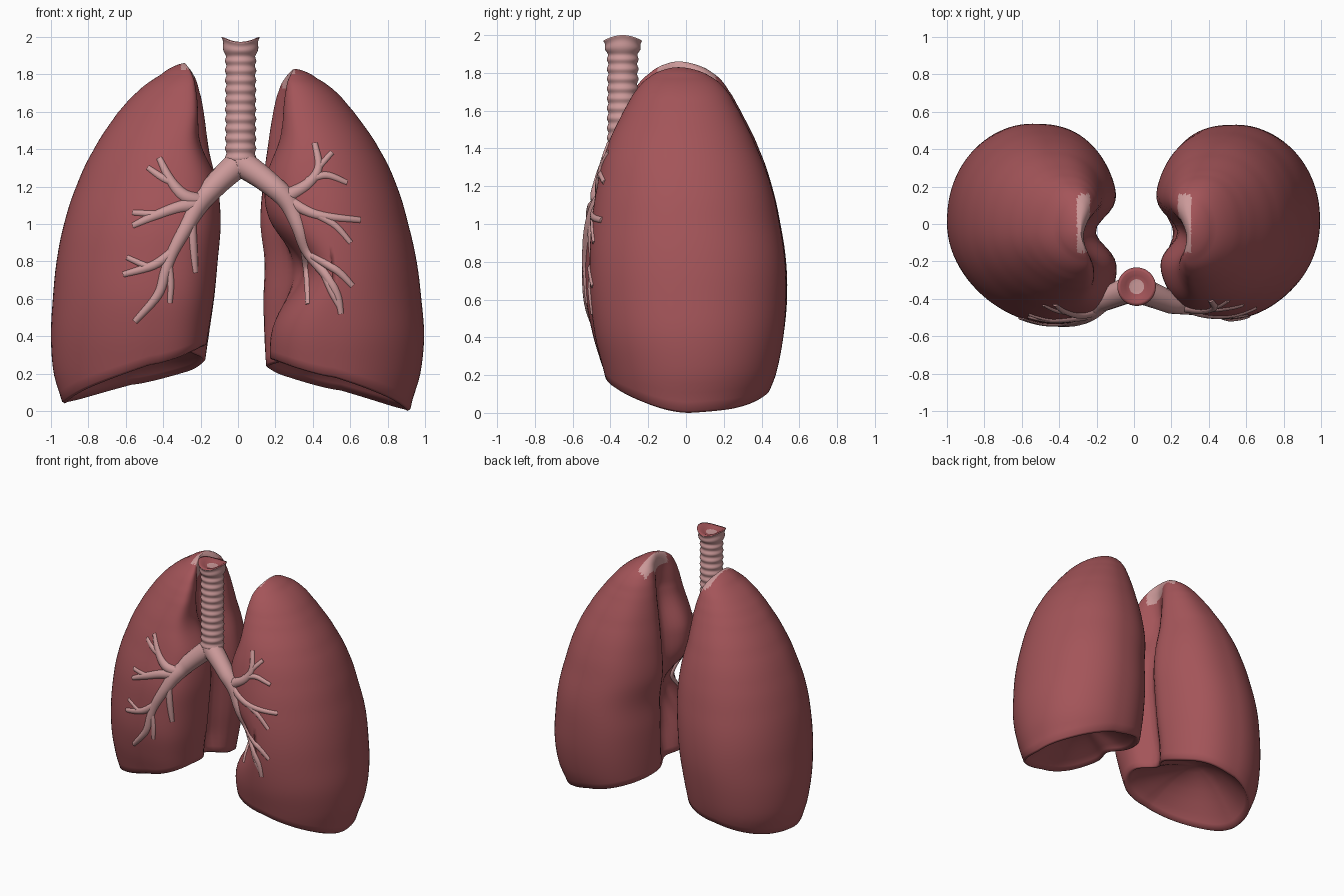
import bpy, bmesh, math
from mathutils import Vector
from mathutils.bvhtree import BVHTree

if "Cube" in bpy.data.objects:
    bpy.data.objects.remove(bpy.data.objects["Cube"])


def material(name, col):
    m = bpy.data.materials.new(name)
    m.diffuse_color = (*col, 1)
    m.use_nodes = True
    m.node_tree.nodes["Principled BSDF"].inputs["Base Color"].default_value = m.diffuse_color
    return m


RED = material("lung red", (0.37, 0.09, 0.10))
PALE = material("airway pink", (0.60, 0.32, 0.32))


def finish(bm, name):
    bmesh.ops.recalc_face_normals(bm, faces=bm.faces)
    me = bpy.data.meshes.new(name)
    bm.to_mesh(me)
    ob = bpy.data.objects.new(name, me)
    bpy.context.collection.objects.link(ob)
    me.materials.append(RED)
    me.materials.append(PALE)
    for p in me.polygons:
        p.use_smooth = True
    return ob


def catmull(a, b, c, d, t):
    return 0.5 * (2 * b + (c - a) * t + (2 * a - 5 * b + 4 * c - d) * t * t + (3 * b - a - 3 * c + d) * t ** 3)


def lookup(rows, z, top):
    """Smooth interpolation of section rows, keyed so the apex closes round."""
    key = lambda v: math.sqrt(max(0, 1 - v / top))
    q = key(z)
    i = 0
    while i < len(rows) - 2 and key(rows[i + 1][0]) > q:
        i += 1
    k0, k1 = key(rows[i][0]), key(rows[i + 1][0])
    t = min(1, max(0, (q - k0) / (k1 - k0)))
    a, b, c, d = (rows[min(max(j, 0), len(rows) - 1)] for j in (i - 1, i, i + 1, i + 2))
    return [catmull(a[k], b[k], c[k], d[k], t) for k in range(1, 5)]


def bump(v, mid, width):
    return math.exp(-((v - mid) / width) ** 2)


def step(v, a, b):
    t = min(1, max(0, (v - a) / (b - a)))
    return t * t * (3 - 2 * t)


# lung sections: height, outer x, inner x, front y, back y
LEFT = [(0.0, .93, .18, -.38, .40), (.2, .985, .17, -.43, .475), (.4, 1.0, .14, -.49, .515),
        (.6, .99, .11, -.53, .535), (.8, .97, .09, -.535, .53), (1.0, .93, .075, -.525, .50),
        (1.2, .865, .09, -.48, .455), (1.4, .77, .13, -.42, .385), (1.6, .64, .15, -.34, .29),
        (1.7, .545, .17, -.28, .23), (1.8, .41, .21, -.19, .14), (1.86, .285, .285, -.05, -.03)]
RIGHT = [(0.0, .92, .16, -.38, .40), (.2, .975, .14, -.43, .475), (.4, .995, .125, -.48, .515),
         (.6, .98, .12, -.505, .53), (.8, .955, .125, -.51, .525), (1.0, .91, .10, -.50, .495),
         (1.2, .85, .11, -.47, .45), (1.4, .755, .13, -.42, .375), (1.6, .62, .155, -.33, .28),
         (1.7, .53, .18, -.27, .22), (1.78, .42, .22, -.19, .13), (1.83, .30, .30, -.05, -.03)]


def lung(name, side, rows, base, skew, notch, slope):
    top = rows[-1][0]
    N, M = 96, 60

    def section(th, z):
        xo, xi, y0, y1 = lookup(rows, z, top)
        c, s = math.cos(th), math.sin(th)
        h, hy = (xo - xi) / 2, (y1 - y0) / 2
        p = 1.0 if c > 0 else 0.76
        d = (xo + xi) / 2 + h * math.copysign(abs(c) ** p, c)
        y = (y0 + y1) / 2 + hy * math.copysign(abs(s) ** 0.95, s)
        m = max(0, -c) ** 0.7
        size = min(1, h / 0.25)
        d -= skew * max(0, -s) ** 2 * size
        d += 0.13 * m * bump(y, -.04, .11) * size * step(z, .0, .5)           # root groove
        d += 0.07 * m * step(-y, 0, .15) * step(z, 1.2, 1.5) * size           # windpipe groove
        d += notch * m ** 0.6 * bump(z, .75, .22) * step(-y, .0, .25)         # heart notch
        return d, y

    def rim(th):
        u = (1 - math.cos(th)) / 2
        w = step(-math.sin(th), -.7, .7)
        return base + slope[0] * u * (1 - w) + slope[1] * u ** 0.7 * w

    bm = bmesh.new()
    rings = []
    angles = [2 * math.pi * i / N for i in range(N)]
    for j in range(M):
        f = math.sin(math.pi / 2 * j / M)
        ring = []
        for th in angles:
            zb = rim(th)
            z = zb + (top - zb) * f
            d, y = section(th, z)
            ring.append(bm.verts.new((side * d, y, z)))
        rings.append(ring)
    # hollow underside, rising to a dome
    cx, cy = side * .55, .02
    under = []
    for s in (.96, .9, .8, .65, .5, .35, .18):
        lift = math.sin((.96 - s) / .96 * math.pi / 2)
        under.append([bm.verts.new((cx + (v.co.x - cx) * s, cy + (v.co.y - cy) * s,
                                    v.co.z - .01 * (s == .96) + (base + .36 - v.co.z) * lift))
                      for v in rings[0]])
    rings = under[::-1] + rings
    for a, b in zip(rings, rings[1:]):
        for i in range(N):
            k = (i + 1) % N
            bm.faces.new((a[i], a[k], b[k], b[i]))
    for ring, co in ((rings[0], (cx, cy, base + .37)), (rings[-1], (side * rows[-1][1], -.04, top))):
        pole = bm.verts.new(co)
        for i in range(N):
            bm.faces.new((ring[i], ring[(i + 1) % N], pole))
    # pale strip along the apex
    for f in bm.faces:
        c = f.calc_center_median()
        if c.z > 1.72 and abs(abs(c.x) - .27) < .035 and -.15 < c.y < .16:
            f.material_index = 1
    bmesh.ops.recalc_face_normals(bm, faces=bm.faces)
    tree = BVHTree.FromBMesh(bm)
    finish(bm, name)
    return tree


trees = {-1: lung("lung_a", -1, LEFT, .05, .10, 0, (.20, .33)),
         1: lung("lung_b", 1, RIGHT, .01, .04, .20, (.22, .29))}

# windpipe: ringed tube with a flared, dished top
bm = bmesh.new()
N = 40
prof = []
for i in range(111):
    z = 1.27 + .70 * i / 110
    r = .080 + .004 * math.cos(2 * math.pi * z / .052) + .02 * step(z, 1.88, 1.97)
    prof.append((r, z))
prof += [(.085, 1.974), (.06, 1.966), (.04, 1.962), (.02, 1.962)]
prev = None
for j, (r, z) in enumerate(prof):
    ring = []
    for i in range(N):
        t = 2 * math.pi * i / N
        up = .03 * math.cos(t) ** 2 * step(z, 1.9, 1.96) * min(1, r / .1) ** 2
        ring.append(bm.verts.new((.014 + r * math.cos(t), -.335 + r * math.sin(t), z + up)))
    if prev:
        for i in range(N):
            f = bm.faces.new((prev[i], prev[(i + 1) % N], ring[(i + 1) % N], ring[i]))
            f.material_index = 0 if 111 <= j <= 113 else 1
    prev = ring
bm.faces.new(prev).material_index = 1
finish(bm, "windpipe")

# airway branches as (x, z, radius); depth follows the lung front
A = [
    [(.01, 1.33, .075), (-.1, 1.23, .066), (-.21, 1.11, .058), (-.27, 1.0, .046), (-.35, .85, .036),
     (-.39, .74, .032), (-.43, .62, .028), (-.55, .48, .018)],
    [(-.2, 1.12, .045), (-.29, 1.15, .038), (-.36, 1.23, .028), (-.42, 1.35, .018)],
    [(-.35, 1.22, .022), (-.41, 1.25, .022), (-.48, 1.3, .016)],
    [(-.2, 1.1, .045), (-.31, 1.09, .036), (-.45, 1.04, .028), (-.56, .99, .018)],
    [(-.42, 1.05, .022), (-.56, 1.06, .017)],
    [(-.34, .86, .028), (-.45, .78, .028), (-.61, .73, .018)],
    [(-.48, .77, .02), (-.59, .82, .016)],
    [(-.25, 1.02, .026), (-.24, .85, .024), (-.23, .74, .017)],
    [(-.37, .78, .022), (-.36, .68, .02), (-.365, .58, .016)],
]
B = [
    [(.01, 1.33, .075), (.14, 1.24, .064), (.26, 1.13, .055), (.32, 1.0, .042), (.37, .86, .034),
     (.47, .73, .028), (.53, .62, .024), (.55, .52, .017)],
    [(.25, 1.14, .045), (.37, 1.21, .033), (.43, 1.3, .024), (.41, 1.43, .017)],
    [(.42, 1.29, .02), (.5, 1.38, .016)],
    [(.37, 1.23, .022), (.47, 1.26, .022), (.58, 1.22, .016)],
    [(.28, 1.12, .035), (.42, 1.05, .027), (.65, 1.02, .018)],
    [(.42, 1.05, .022), (.52, .99, .02), (.6, .9, .016)],
    [(.35, .92, .026), (.37, .75, .022), (.375, .57, .015)],
    [(.4, .83, .024), (.53, .75, .023), (.61, .67, .017)],
    [(.45, .76, .02), (.5, .64, .02), (.54, .56, .016)],
]


def depth(x, z, r):
    ax = abs(x)
    y = -.34 - .4 * min(ax, .27)
    hit = trees[1 if x > 0 else -1].ray_cast(Vector((x, -2, z)), Vector((0, 1, 0)))[0]
    if hit and hit.y < -.3:
        w = step(ax, .2, .34)
        y += (hit.y + .55 * r - y) * w
        y = min(y, hit.y + .5 * r)      # never sink below the lung surface
    return y


def airways(name, paths):
    cu = bpy.data.curves.new(name, "CURVE")
    cu.dimensions = "3D"
    cu.bevel_depth = 1
    cu.bevel_resolution = 4
    cu.use_fill_caps = True
    for path in paths:
        pts = []
        for i in range(len(path) - 1):
            a, b, c, d = (path[min(max(j, 0), len(path) - 1)] for j in (i - 1, i, i + 1, i + 2))
            pts += [[catmull(a[k], b[k], c[k], d[k], t / 6) for k in range(3)] for t in range(6)]
        pts.append(path[-1])
        sp = cu.splines.new("POLY")
        sp.points.add(len(pts) - 1)
        for p, (x, z, r) in zip(sp.points, pts):
            p.co = (x, depth(x, z, r), z, 1)
            p.radius = r
        sp.use_smooth = True
    cu.materials.append(PALE)
    ob = bpy.data.objects.new(name, cu)
    bpy.context.collection.objects.link(ob)
    bpy.ops.object.select_all(action="DESELECT")
    ob.select_set(True)
    bpy.context.view_layer.objects.active = ob
    bpy.ops.object.convert(target="MESH")


airways("airways_a", A)
airways("airways_b", B)
